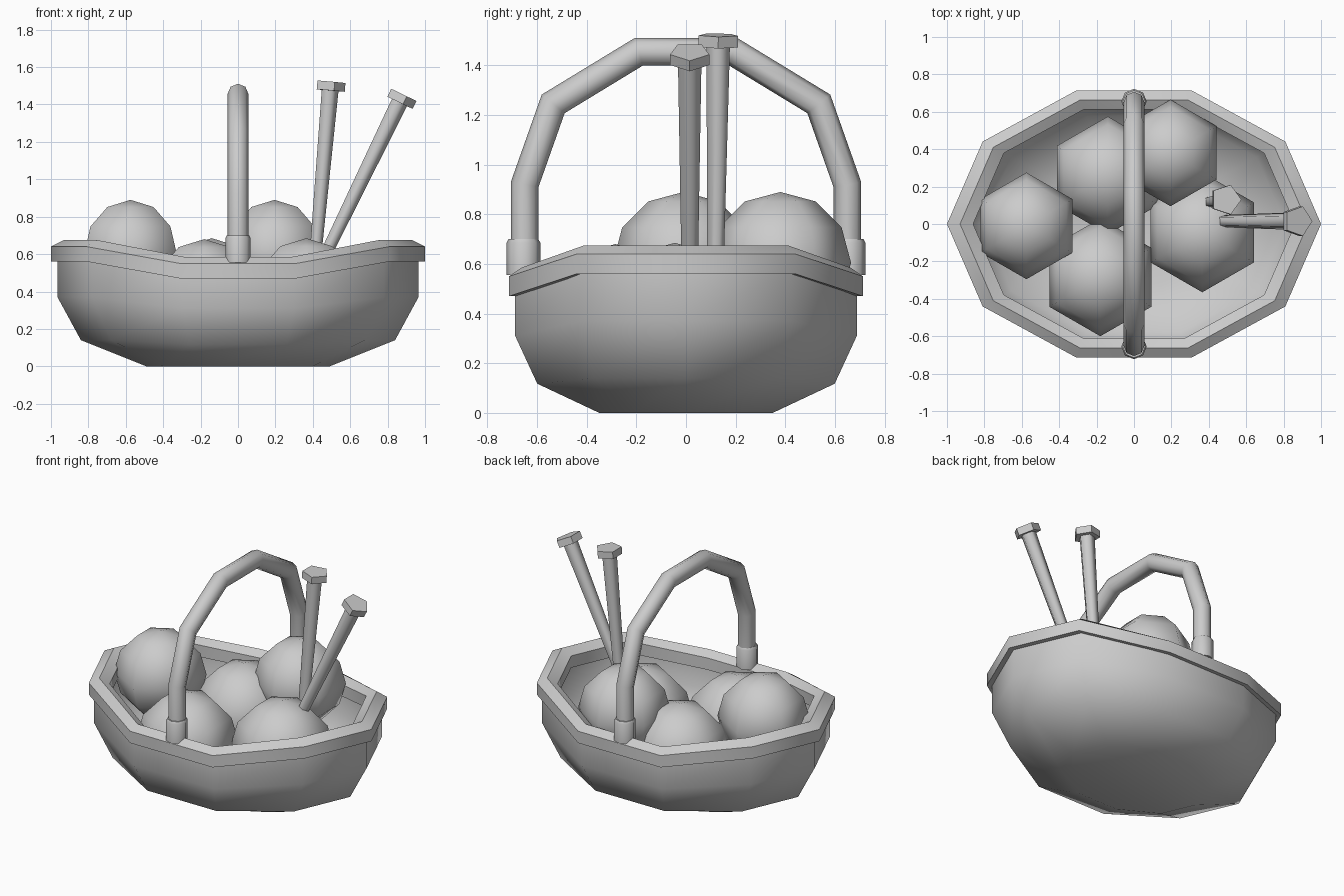
import bpy, bmesh
from math import sin, cos, pi, radians
from mathutils import Vector

if "Cube" in bpy.data.objects:
    bpy.data.objects.remove(bpy.data.objects["Cube"], do_unlink=True)

grey = bpy.data.materials.new("plain grey")
grey.use_nodes = True
grey.diffuse_color = (0.6, 0.6, 0.6, 1)
grey.node_tree.nodes["Principled BSDF"].inputs["Base Color"].default_value = (0.6, 0.6, 0.6, 1)


def loft(name, rings, closed=False, cap_start=True, cap_end=True, smooth=180):
    """Skin a list of point rings; closed joins the last ring to the first."""
    bm = bmesh.new()
    loops = [[bm.verts.new(p) for p in ring] for ring in rings]
    pairs = list(zip(loops, loops[1:]))
    if closed:
        pairs.append((loops[-1], loops[0]))
    for a, b in pairs:
        n = len(a)
        for i in range(n):
            j = (i + 1) % n
            bm.faces.new((a[i], a[j], b[j], b[i]))
    if not closed:
        if cap_start:
            bm.faces.new(loops[0][::-1])
        if cap_end:
            bm.faces.new(loops[-1])
    bmesh.ops.recalc_face_normals(bm, faces=bm.faces)
    return finish(name, bm, smooth)


def finish(name, bm, smooth):
    mesh = bpy.data.meshes.new(name)
    bm.to_mesh(mesh)
    bm.free()
    mesh.materials.append(grey)
    ob = bpy.data.objects.new(name, mesh)
    bpy.context.collection.objects.link(ob)
    if smooth:
        bpy.ops.object.select_all(action='DESELECT')
        ob.select_set(True)
        bpy.context.view_layer.objects.active = ob
        if smooth >= 180:
            bpy.ops.object.shade_smooth()
        else:
            bpy.ops.object.shade_smooth_by_angle(angle=radians(smooth))
    return ob


def oval(scale, z):
    """Ten-sided oval ring that dips along the long sides."""
    ring = []
    for i in range(10):
        a = i * pi / 5
        dip = 0.09 * min(1, z / 0.56) if abs(sin(a)) > 0.8 else 0
        ring.append((scale * cos(a), 0.75 * scale * sin(a), z - dip))
    return ring


def rod(name, start, end, profile, sides, turn=0, smooth=75):
    """Rod along an axis; profile holds (fraction along, radius)."""
    start, end = Vector(start), Vector(end)
    axis = end - start
    v = axis.cross(Vector((1, 0, 0))).normalized()
    u = v.cross(axis).normalized()
    rings = []
    for t, r in profile:
        c = start + axis * t
        angles = [turn + 2 * pi * i / sides for i in range(sides)]
        rings.append([c + r * (u * cos(a) + v * sin(a)) for a in angles])
    return loft(name, rings, smooth=smooth)


# Basket shell, lining and rim
loft("basket_body", [oval(s, z) for s, z in
                     ((0.49, 0), (0.84, 0.14), (0.965, 0.37), (0.965, 0.58))], cap_end=False)
lining = loft("basket_lining", [oval(s, z) for s, z in
                                ((0.46, 0.03), (0.81, 0.16), (0.93, 0.38), (0.93, 0.58))], cap_end=False)
lining.data.flip_normals()
loft("basket_rim", [oval(s, z) for s, z in
                    ((0.86, 0.56), (1, 0.56), (1, 0.64), (0.93, 0.675), (0.86, 0.64))],
     closed=True, smooth=50)

# Arched handle: octagonal tube with mitred bends
half = [(0.65, 0.58), (0.65, 0.92), (0.535, 1.245), (0.19, 1.455)]
path = [Vector((0, y, z)) for y, z in half]
path += [Vector((0, -p.y, p.z)) for p in reversed(path)]
rings = []
for i, p in enumerate(path):
    before = (p - path[i - 1]).normalized() if i else Vector((0, 0, 1))
    after = (path[i + 1] - p).normalized() if i < len(path) - 1 else before
    tangent = (before + after).normalized()
    normal = Vector((0, tangent.z, -tangent.y)) / tangent.dot(before)
    rings.append([p + 0.056 * (normal * cos(k * pi / 4) + Vector((sin(k * pi / 4), 0, 0)))
                  for k in range(8)])
loft("handle", rings, smooth=60)

# Sockets joining the handle to the rim
for side, y in (("front", -0.655), ("back", 0.655)):
    rod(side + "_handle_socket", (0, y, 0.555), (0, y, 0.70),
        ((0, 0.068), (0.9, 0.068), (1, 0.06)), 8, smooth=50)

# Balls of yarn
balls = {
    "left_end_yarn": (-0.575, -0.01, 0.605, 0.285),
    "back_yarn": (0.195, 0.38, 0.605, 0.285),
    "front_yarn": (-0.18, -0.285, 0.365, 0.315),
    "middle_yarn": (-0.14, 0.26, 0.37, 0.315),
    "side_yarn": (0.365, -0.045, 0.365, 0.32),
}
for name, (x, y, z, r) in balls.items():
    bm = bmesh.new()
    bmesh.ops.create_uvsphere(bm, u_segments=6, v_segments=6, radius=r)
    ob = finish(name.replace("left_end", "right_end"), bm, 180)
    ob.location = (x, y, z)

# Knitting needles with flat pentagonal heads
needles = {
    "upright": ((0.385, 0.115, 0.3), (0.49, 0.13, 1.5)),
    "leaning": ((0.33, 0.015, 0.32), (0.87, 0.015, 1.435)),
}
for name, (tip, top) in needles.items():
    tip, top = Vector(tip), Vector(top)
    d = (top - tip).normalized()
    rod(name + "_needle", tip, top, ((0, 0.03), (1, 0.05)), 5)
    rod(name + "_needle_head", top - d * 0.025, top + d * 0.022,
        ((0, 0.083), (1, 0.083)), 5, smooth=0)
